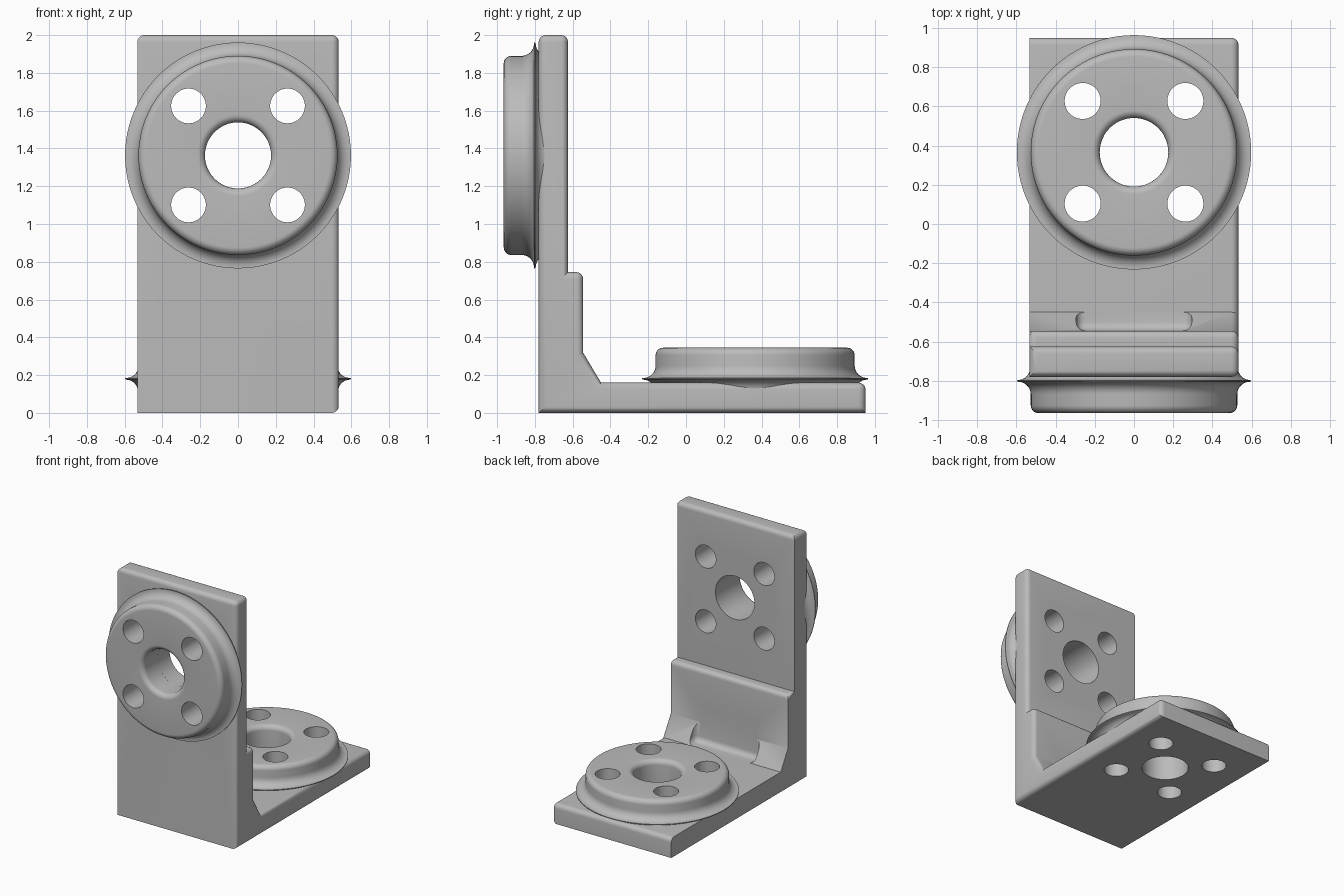
import bpy
import bmesh
from math import cos, sin, pi, radians
from mathutils import Matrix, Vector

cube = bpy.data.objects.get("Cube")
if cube:
    bpy.data.objects.remove(cube, do_unlink=True)

grey = bpy.data.materials.new("machined_grey")
grey.use_nodes = True
grey.diffuse_color = (0.5, 0.5, 0.5, 1)
grey.node_tree.nodes["Principled BSDF"].inputs["Base Color"].default_value = grey.diffuse_color

HALF = 0.533      # half width of the bracket
FRONT = -0.78     # outer face of the upright plate
FLOOR = 0.16      # thickness of the base plate
BORE, BOLT, PITCH = 0.175, 0.092, 0.262
# Flange frames: local z points out of the plate
FRAMES = {
    "front_flange": Matrix.Translation((0, FRONT, 1.363)) @ Matrix.Rotation(pi / 2, 4, "X"),
    "base_flange": Matrix.Translation((0, 0.366, FLOOR)),
}


def make_object(name, bm):
    bmesh.ops.recalc_face_normals(bm, faces=bm.faces)
    mesh = bpy.data.meshes.new(name)
    bm.to_mesh(mesh)
    bm.free()
    mesh.materials.append(grey)
    obj = bpy.data.objects.new(name, mesh)
    bpy.context.collection.objects.link(obj)
    return obj


def activate(obj):
    bpy.ops.object.select_all(action="DESELECT")
    obj.select_set(True)
    bpy.context.view_layer.objects.active = obj


def cut(obj, cutter):
    mod = obj.modifiers.new("cut", "BOOLEAN")
    mod.operation = "DIFFERENCE"
    mod.solver = "EXACT"
    mod.object = cutter
    activate(obj)
    bpy.ops.object.modifier_apply(modifier=mod.name)
    bpy.data.objects.remove(cutter, do_unlink=True)


def round_edges(bm, edges, radius):
    bmesh.ops.bevel(bm, geom=edges, offset=radius, segments=5, profile=0.5,
                    affect="EDGES", clamp_overlap=True)


def arc(cx, cy, radius, start, end, steps=8):
    angles = [radians(start + (end - start) * i / steps) for i in range(steps + 1)]
    return [(cx + radius * cos(a), cy + radius * sin(a)) for a in angles]


def hole_cutter(frame, x, y, radius):
    bm = bmesh.new()
    bmesh.ops.create_cone(bm, cap_ends=True, segments=48, radius1=radius, radius2=radius,
                          depth=1, matrix=frame @ Matrix.Translation((x, y, 0)))
    cutter = make_object("hole_cutter", bm)
    cutter.hide_render = True
    return cutter


def cut_bolt_holes(obj, frame):
    for x in (-PITCH, PITCH):
        for y in (-PITCH, PITCH):
            cut(obj, hole_cutter(frame, x, y, BOLT))


# L-shaped bracket: side profile extruded across the width
profile = [(FRONT, 0), (0.95, 0), (0.95, FLOOR), (-0.45, FLOOR), (-0.545, 0.32),
           (-0.545, 0.745), (-0.625, 0.745), (-0.625, 2), (FRONT, 2)]
bm = bmesh.new()
side = bm.faces.new([bm.verts.new((-HALF, y, z)) for y, z in profile])
extruded = bmesh.ops.extrude_face_region(bm, geom=[side])["geom"]
bmesh.ops.translate(bm, verts=[v for v in extruded if isinstance(v, bmesh.types.BMVert)],
                    vec=(2 * HALF, 0, 0))
bmesh.ops.recalc_face_normals(bm, faces=bm.faces)


def is_rounded(edge):
    a, b = (v.co for v in edge.verts)
    mid = (a + b) / 2
    if mid.x > HALF - 0.01:          # whole outline of one side
        return True
    top = min(a.z, b.z) > 1.9
    step = abs(mid.z - 0.745) < 0.01 and mid.y > -0.62
    end = mid.y > 0.9 and mid.z > 0.1 and abs(mid.x) < 0.01
    return top or step or end


round_edges(bm, [e for e in bm.edges if is_rounded(e)], 0.036)
bracket = make_object("bracket", bm)

# Recess that splits the inner slope into two gussets
bm = bmesh.new()
low, high = Vector((-0.295, -0.545, FLOOR)), Vector((0.295, -0.3, 0.45))
bmesh.ops.create_cube(bm, size=1, matrix=Matrix.Translation((low + high) / 2)
                      @ Matrix.Diagonal((high - low).to_4d()))


def is_recess_corner(edge):
    mid = (edge.verts[0].co + edge.verts[1].co) / 2
    at_back = mid.y < low.y + 0.01 and mid.z < high.z - 0.01
    at_side = mid.z < low.z + 0.01 and abs(mid.x) > 0.2
    return at_back or at_side


round_edges(bm, [e for e in bm.edges if is_recess_corner(e)], 0.045)
recess = make_object("recess_cutter", bm)
recess.hide_render = True
cut(bracket, recess)

for frame in FRAMES.values():
    cut(bracket, hole_cutter(frame, 0, 0, BORE))
    cut_bolt_holes(bracket, frame)

# Flange: rounded hub with a thin flared lip, turned around its axis
section = [(BORE, 0)]
section += arc(BORE + 0.04, 0.145, 0.04, 180, 90)       # rounded bore mouth
section += arc(0.487, 0.145, 0.04, 90, 0)               # rounded rim
section += arc(0.592, 0.09, 0.065, 180, 270)            # flare down to the lip
section += [(0.598, 0.025), (0.598, 0.019)]
section += arc(0.593, -0.047, 0.063, 90, 180)           # flare under the lip
section += [(0.5, -0.05), (0.5, 0)]

parts = [bracket]
for name, frame in FRAMES.items():
    bm = bmesh.new()
    ring = [bm.verts.new((r, 0, z)) for r, z in section]
    edges = [bm.edges.new((ring[i - 1], ring[i])) for i in range(len(ring))]
    bmesh.ops.spin(bm, geom=ring + edges, cent=(0, 0, 0), axis=(0, 0, 1),
                   angle=2 * pi, steps=96)
    bmesh.ops.remove_doubles(bm, verts=bm.verts, dist=0.0001)
    bmesh.ops.transform(bm, matrix=frame, verts=bm.verts)
    flange = make_object(name, bm)
    cut_bolt_holes(flange, frame)
    parts.append(flange)

for part in parts:
    activate(part)
    bpy.ops.object.shade_smooth_by_angle(angle=radians(32))
